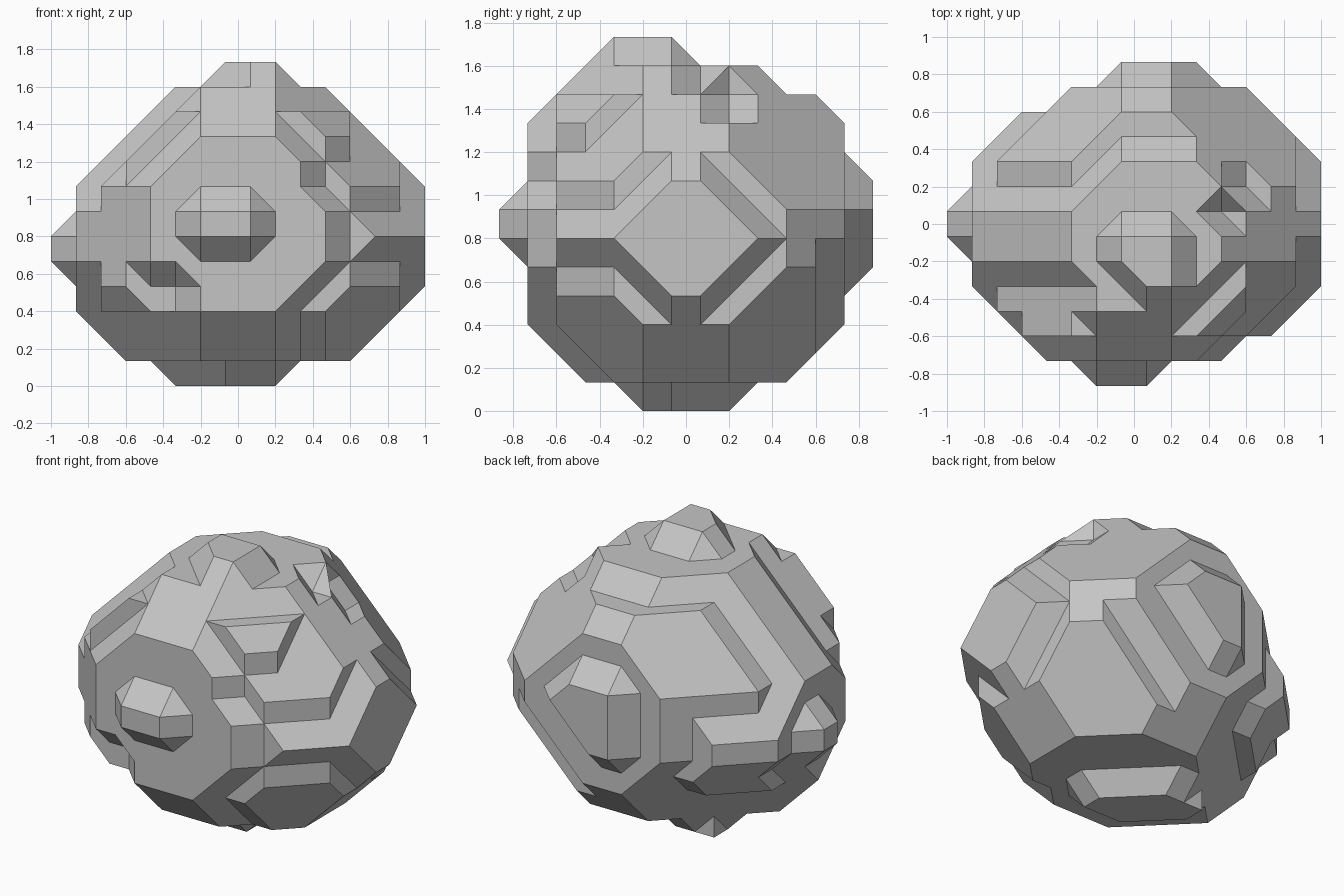
import bpy, bmesh
from itertools import product
from mathutils import Vector

if "Cube" in bpy.data.objects:
    bpy.data.objects.remove(bpy.data.objects["Cube"], do_unlink=True)

UNIT = 2 / 15                      # lattice step
CENTRE = Vector((7.5, 6.5, 0))


def body(i, j, k):
    """Main mass: box, bevelled edges and cut corners, on the lattice."""
    box = 1 <= i <= 15 and 1 <= j <= 12 and 1 <= k <= 12
    left_bevel = 7 if 5 <= j <= 7 else 6
    edges_xz = i + k <= 23 and k - i <= left_bevel and i - k <= 11 and i + k >= 4
    edges_yz = k - j <= 9 and j + k <= 22 and j + k >= 4 and j - k <= 9
    edges_xy = i - j <= 10 and i + j <= 24 and j - i <= 7 and i + j >= 5
    back_corner = 15 if j >= 9 and k <= 11 and i >= 2 else 14
    side_corner = 18 if i <= 14 else 17
    upper = (i + j + k <= 30 and j + k - i <= back_corner
             and i - j + k <= side_corner and k - i - j <= 3)
    lower = (i + j + k >= 10 and i - j - k <= 5
             and i + j - k <= 18 and j - i - k <= 2)
    flats = ((k < 12 or (5 <= i <= 11 and j <= 9))
             and (i < 15 or (4 <= j <= 9 and 4 <= k <= 8))
             and (j < 12 or 5 <= i <= 12))
    return box and edges_xz and edges_yz and edges_xy and upper and lower and flats


def lower_plates(i, j, k):
    """Raised slabs on the four lower corners."""
    inside = 2 <= j <= 11 and 1 <= k <= 5 and 2 <= i <= 14 and 4 <= j + k and j - k <= 9
    front_left = i - j - k == 6 and i >= 11 and k <= 4 and i - k <= 11 and i - j <= 10
    front_right = i + j + k == 9 and i <= 4 and 3 <= k <= 4 and i + j >= 5
    back_left = i + j - k == 19 and i - k <= 11
    back_right = j - i - k == 3 and i <= 4 and 3 <= k <= 4 and j - i <= 7
    return inside and (front_left or front_right or back_left or back_right)


def upper_plates(i, j, k):
    """Raised slabs on three of the upper corners."""
    inside = 2 <= j <= 12 and k <= 12 and i <= 14 and i + k <= 23 and k - j <= 9
    back_left = (i + j + k == 31 and k >= 7 and i + j <= 24 and j + k <= 22
                 and (k < 12 or (i <= 11 and j <= 9)))
    front_left = i - j + k == 19 and i <= 12 and k <= 11
    front_right = k - i - j == 4 and j == 2 and 3 <= i <= 5
    return inside and (back_left or front_left or front_right)


def ridges(i, j, k):
    """Sharp ridges that run round the side bevels."""
    side = i - j == 11 and 13 <= i <= 15 and k == 6
    back = j - i == 8 and 1 <= i <= 3 and 5 <= k <= 6
    return side or back


def bumps(i, j, k):
    """One low knob on five of the sides."""
    front = j == 0 and 6 <= i <= 8 and 6 <= k <= 7
    back = j == 13 and 7 <= i <= 10 and 5 <= k <= 8 and i + k <= 17 and i - k <= 3
    side = i == 0 and 6 <= j <= 7 and 5 <= k <= 6
    top = k == 13 and 7 <= i <= 9 and 4 <= j <= 6 and i + j >= 12
    base = k == 0 and 5 <= i <= 9 and 5 <= j <= 8 and 12 <= i + j <= 15
    return front or back or side or top or base


PITS = {(11, 1, 8), (12, 2, 9), (11, 7, 12), (12, 8, 11), (5, 1, 4)}
PARTS = (body, lower_plates, upper_plates, ridges, bumps)

solid = {p for p in product(range(16), range(14), range(14))
         if any(part(*p) for part in PARTS) and p not in PITS}

CORNERS = list(product((0, 1), repeat=3))


def filled(cell):
    pts = [tuple(c + d for c, d in zip(cell, corner)) for corner in CORNERS]
    return [Vector(p) for p in pts if p in solid]


def has_volume(pts):
    if len(pts) < 4:
        return False
    vecs = [p - pts[0] for p in pts[1:]]
    return any(a.cross(b).dot(c) != 0 for a in vecs for b in vecs for c in vecs)


def far_corner(pts):
    """Corner of a full wall that lies diagonally below a lone fifth point."""
    if len(pts) != 5:
        return None
    for axis in range(3):
        for level in {p[axis] for p in pts}:
            wall = [p for p in pts if p[axis] == level]
            if len(wall) == 4:
                lone = next(p for p in pts if p[axis] != level)
                return max(wall, key=lambda p: (p - lone).length), lone
    return None


# Hull of the filled corners of every cell; shared walls are left out
cells = {c: filled(c) for c in product(range(-1, 16), range(-1, 14), range(-1, 14))}
thick = {c for c, pts in cells.items() if has_volume(pts)}
bm = bmesh.new()
verts = {}


def shared(cell, pts):
    for axis in range(3):
        for step in (0, 1):
            if all(abs(p[axis] - cell[axis] - step) < 1e-4 for p in pts):
                near = list(cell)
                near[axis] += 1 if step else -1
                return tuple(near) in thick
    return False


def add_face(pts, inside):
    """Add one facet that looks away from the inside point."""
    if (pts[1] - pts[0]).cross(pts[2] - pts[0]).dot(pts[0] - inside) < 0:
        pts = pts[::-1]
    ring = []
    for p in pts:
        key = tuple(round(c) for c in p)
        if key not in verts:
            verts[key] = bm.verts.new((Vector(key) - CENTRE) * UNIT)
        ring.append(verts[key])
    if not bm.faces.get(ring):
        bm.faces.new(ring)


for cell in sorted(thick):
    pts = cells[cell]
    found = far_corner(pts)
    if found:
        # Knob corner: cut it straight across and keep the flat triangle
        far, lone = found
        pts = [p for p in pts if p != far]
        sides = [p for p in pts if abs((p - far).length - 1) < 1e-4]
        add_face([far] + sides, far + (far - lone))
    hull = bmesh.new()
    for p in pts:
        hull.verts.new(p)
    bmesh.ops.convex_hull(hull, input=hull.verts[:])
    middle = sum(pts, Vector((0, 0, 0))) / len(pts)
    for face in hull.faces:
        corners = [v.co.copy() for v in face.verts]
        if not shared(cell, corners):
            add_face(corners, middle)
    hull.free()

# Merge coplanar pieces into broad flat facets
bmesh.ops.dissolve_limit(bm, angle_limit=0.01, verts=bm.verts[:], edges=bm.edges[:])

mesh = bpy.data.meshes.new("rock_body")
bm.to_mesh(mesh)
bm.free()
rock = bpy.data.objects.new("rock_body", mesh)
bpy.context.collection.objects.link(rock)

stone = bpy.data.materials.new("stone_grey")
stone.use_nodes = True
GREY = (0.56, 0.56, 0.56, 1)
stone.diffuse_color = GREY
stone.node_tree.nodes["Principled BSDF"].inputs["Base Color"].default_value = GREY
mesh.materials.append(stone)
